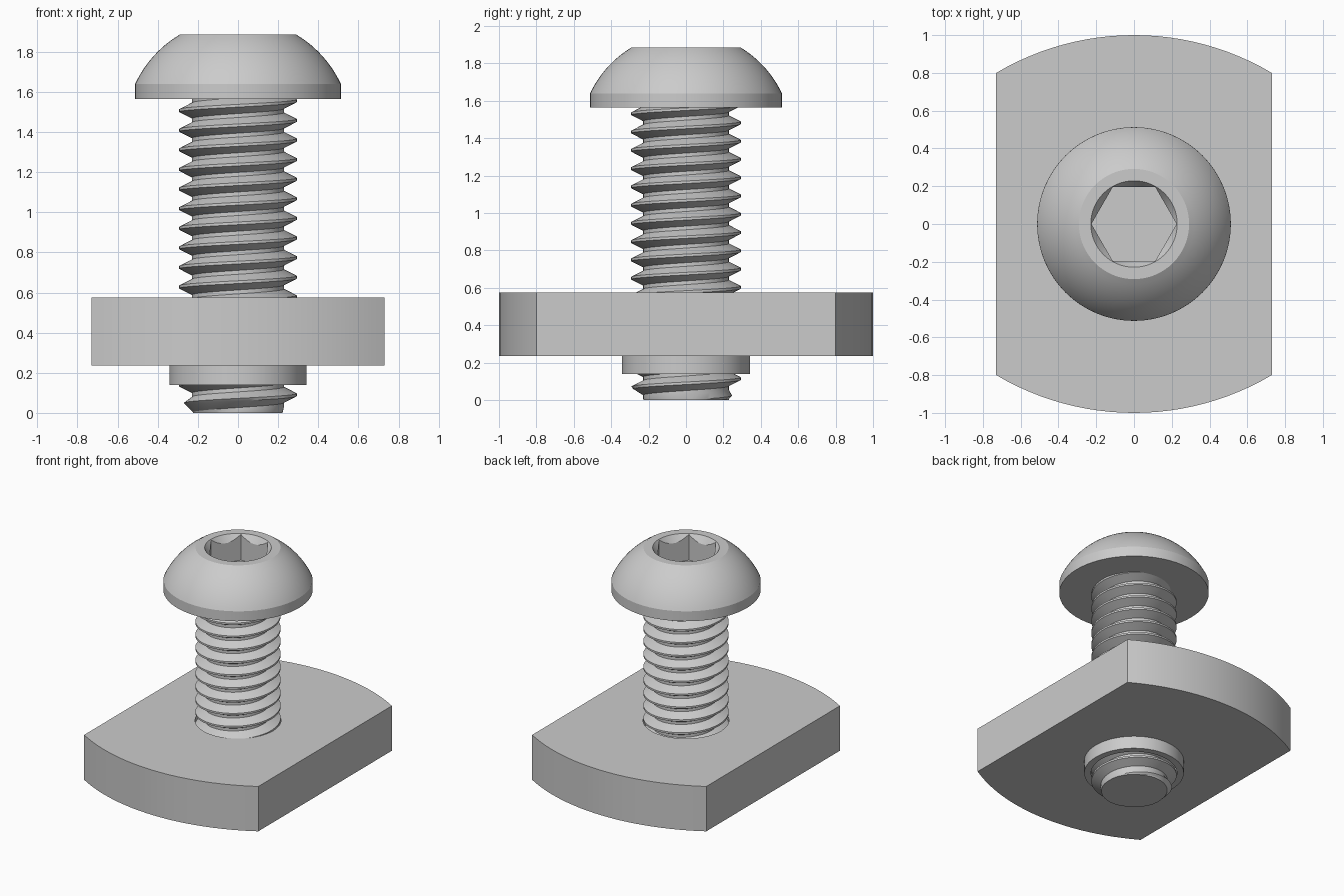
import bpy, bmesh
from math import sin, cos, pi, sqrt, asin, radians

if "Cube" in bpy.data.objects:
    bpy.data.objects.remove(bpy.data.objects["Cube"])

N = 64                       # sides of round parts
MAJOR, MINOR, PITCH = 0.293, 0.229, 0.0977
HEAD_Z, TOP_Z = 1.565, 1.885
PLATE_Z0, PLATE_Z1, BOSS_Z0 = 0.235, 0.575, 0.14


def finish(name, bm):
    bmesh.ops.recalc_face_normals(bm, faces=bm.faces)
    me = bpy.data.meshes.new(name)
    bm.to_mesh(me)
    bm.free()
    ob = bpy.data.objects.new(name, me)
    bpy.context.collection.objects.link(ob)
    return ob


def lathe(name, profile, n=N, closed=False):
    """Revolve (radius, z) points; ends are capped unless the profile is closed."""
    bm = bmesh.new()
    rings = [[bm.verts.new((r * cos(2 * pi * i / n), r * sin(2 * pi * i / n), z))
              for i in range(n)] for r, z in profile]
    pairs = list(zip(rings, rings[1:]))
    if closed:
        pairs.append((rings[-1], rings[0]))
    else:
        bm.faces.new(rings[0])
        bm.faces.new(rings[-1])
    for a, b in pairs:
        for i in range(n):
            k = (i + 1) % n
            bm.faces.new((a[i], a[k], b[k], b[i]))
    return finish(name, bm)


def cut(ob, cutter):
    """Subtract the cutter, bake the result and remove the cutter."""
    cutter.hide_render = True
    m = ob.modifiers.new("cut", 'BOOLEAN')
    m.operation, m.solver, m.object = 'DIFFERENCE', 'EXACT', cutter
    bpy.context.view_layer.objects.active = ob
    bpy.ops.object.modifier_apply(modifier=m.name)
    bpy.data.objects.remove(cutter)


def smooth(ob, angle=25):
    bpy.ops.object.select_all(action='DESELECT')
    ob.select_set(True)
    bpy.context.view_layer.objects.active = ob
    bpy.ops.object.shade_smooth_by_angle(angle=radians(angle))


# Domed head: short cylinder with a spherical cap cut flat
R, CZ = 0.566, 1.40
dome = [(sqrt(R * R - (z - CZ) ** 2), z)
        for z in (1.64 + (TOP_Z - 1.64) * i / 14 for i in range(15))]
head = lathe("screw_head", [(0.513, HEAD_Z)] + dome)
# Hex socket with a conical lead-in
cut(head, lathe("hex_cutter", [(0.2256, 1.685), (0.2256, 2.0)], 6))
cut(head, lathe("lead_in_cutter", [(0.18, TOP_Z - 0.0735), (0.2423, TOP_Z + 0.02)]))
smooth(head)

# Threaded shank: one continuous helical strip, trimmed at both ends
bm = bmesh.new()
section = [(-0.07, MAJOR), (0.07, MAJOR), (0.40, MINOR), (0.60, MINOR)]
turns = 20
rows = [(t + f, r) for t in range(turns) for f, r in section]
grid = []
for i in range(N):
    a = 2 * pi * i / N
    col = []
    for f, r in rows:
        z = 0.09 + PITCH * (f - 3 + i / N)
        rr = min(r, 0.222 + max(z, 0))      # chamfered tip
        col.append(bm.verts.new((rr * cos(a), rr * sin(a), z)))
    grid.append(col)
for i in range(N):
    shift = 4 if i == N - 1 else 0          # the seam climbs one pitch
    nxt = grid[(i + 1) % N]
    for j in range(len(rows) - 1 - shift):
        bm.faces.new((grid[i][j], nxt[j + shift], nxt[j + 1 + shift], grid[i][j + 1]))
for z, n in ((0, -1), (HEAD_Z + 0.005, 1)):
    cutres = bmesh.ops.bisect_plane(bm, geom=bm.verts[:] + bm.edges[:] + bm.faces[:],
                                    plane_co=(0, 0, z), plane_no=(0, 0, n), clear_outer=True)
    edges = [e for e in cutres["geom_cut"] if isinstance(e, bmesh.types.BMEdge)]
    bmesh.ops.edgeloop_fill(bm, edges=edges)
smooth(finish("threaded_shank", bm))

# Slot plate: straight sides, arched ends
ARC, HALF = 1.43, 0.73
half_angle = asin(HALF / ARC)
end = [(ARC * sin(t), ARC * cos(t) - (ARC - 1))
       for t in (half_angle * (1 - 2 * i / 24) for i in range(25))]
outline = end + [(-x, -y) for x, y in end]
bm = bmesh.new()
base = bm.faces.new([bm.verts.new((x, y, PLATE_Z0)) for x, y in outline])
ext = bmesh.ops.extrude_face_region(bm, geom=[base], use_keep_orig=True)
bmesh.ops.translate(bm, vec=(0, 0, PLATE_Z1 - PLATE_Z0),
                    verts=[v for v in ext["geom"] if isinstance(v, bmesh.types.BMVert)])
plate = finish("slot_plate", bm)
cut(plate, lathe("hole_cutter", [(0.295, 0.1), (0.295, 0.8)]))
smooth(plate)

# Collar under the plate
smooth(lathe("plate_collar", [(0.342, BOSS_Z0), (0.342, PLATE_Z0),
                              (0.295, PLATE_Z0), (0.295, BOSS_Z0)], closed=True))
